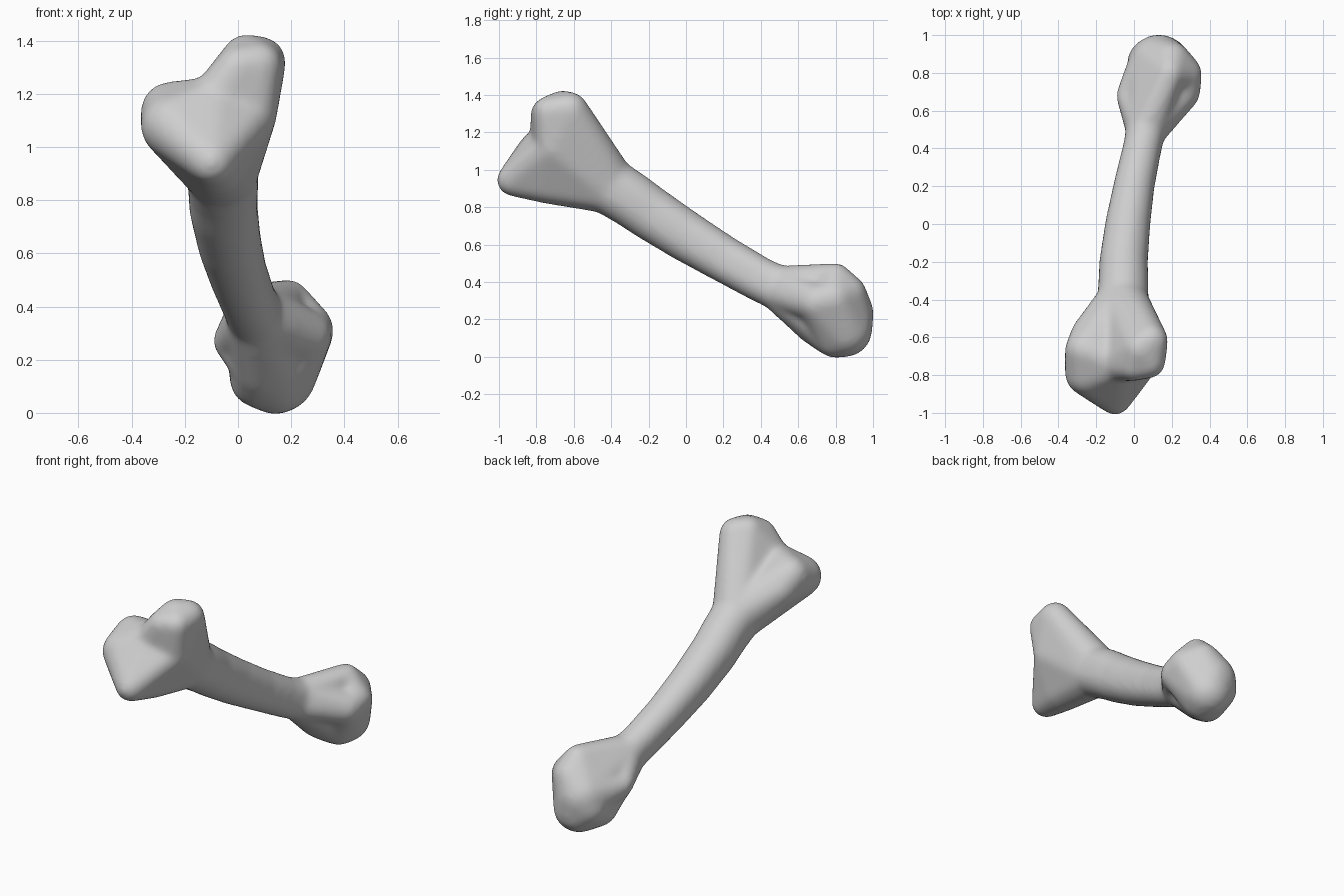
import bpy
import bmesh
from mathutils import Matrix

if "Cube" in bpy.data.objects:
    bpy.data.objects.remove(bpy.data.objects["Cube"], do_unlink=True)

# Bone colour
bone_grey = bpy.data.materials.new("bone grey")
bone_grey.use_nodes = True
colour = (0.62, 0.62, 0.62, 1)
bone_grey.diffuse_color = colour
bone_grey.node_tree.nodes["Principled BSDF"].inputs["Base Color"].default_value = colour

# Lobes as x, y, z, radius
# Upper joint: tall crest, side lobe, front tip and the saddle between
crest_back = (0.085, -0.62, 1.32, 0.09)
crest_front = (0.08, -0.73, 1.31, 0.08)
crest_inner = (0.03, -0.66, 1.34, 0.08)
crest_lip = (0.0, -0.75, 1.30, 0.075)
face_edge = (0.05, -0.71, 1.12, 0.09)
side_front = (-0.245, -0.79, 1.08, 0.115)
side_back = (-0.255, -0.67, 1.135, 0.105)
side_rear = (-0.23, -0.59, 1.07, 0.10)
saddle = (-0.09, -0.74, 1.17, 0.09)
belly = (-0.08, -0.74, 0.935, 0.11)
tip = (-0.10, -0.925, 0.945, 0.08)

# Shaft, from the upper joint to the lower one
shaft = [(-0.06, -0.42, 0.92, 0.13), (-0.056, -0.30, 0.845, 0.125),
         (-0.055, -0.20, 0.775, 0.121), (-0.033, 0.0, 0.645, 0.112),
         (0.0, 0.20, 0.525, 0.101), (0.043, 0.40, 0.412, 0.095),
         (0.063, 0.50, 0.367, 0.098)]

# Lower joint: rounded head with a knob on the side
head_top = (0.19, 0.80, 0.425, 0.072)
head_crown = (0.195, 0.86, 0.335, 0.10)
head_side = (0.255, 0.79, 0.31, 0.10)
head_rim = (0.25, 0.70, 0.29, 0.095)
head_back = (0.13, 0.845, 0.23, 0.153)
head_inner = (0.09, 0.855, 0.18, 0.12)
head_low = (0.15, 0.85, 0.145, 0.14)
head_base = (0.14, 0.80, 0.115, 0.115)
inner_lobe = (0.07, 0.67, 0.16, 0.08)
inner_base = (0.075, 0.76, 0.125, 0.10)
knob = (-0.035, 0.68, 0.27, 0.055)


def oval(lobe, offset=0.018):
    """Two lobes set across the shaft, making it deeper than wide."""
    x, y, z, radius = lobe
    return [(x, y + s * offset * 0.5, z + s * offset * 0.86, radius) for s in (-1, 1)]


neck, end = oval(shaft[0]), oval(shaft[-1])
groups = [
    neck + [crest_back, crest_front, crest_inner, face_edge],
    neck + [crest_inner, crest_lip, saddle, face_edge],
    neck + [face_edge, saddle, belly],
    neck + [side_back, side_front, side_rear],
    neck + [side_back, side_front, saddle],
    neck + [side_front, saddle, belly],
    [face_edge, saddle, belly, tip],
    [side_front, saddle, belly, tip],
    [crest_front, crest_lip, face_edge, saddle],
    [head_top, head_crown, head_side, head_back],
    [head_side, head_rim, head_back, head_low, head_base],
    [head_back, head_inner, head_low, inner_base],
    end + [inner_lobe, inner_base, head_base, head_back],
    end + [head_rim, head_back],
    end + [head_top, head_back],
    end + [knob],
    [knob, inner_lobe],
    [knob, head_back],
] + [oval(a) + oval(b) for a, b in zip(shaft, shaft[1:])]

# Extra skin that the softening takes off again
SKIN = 0.007


def add_hull(target, lobes):
    """Wrap a convex skin round a few spheres and add it to the target."""
    hull = bmesh.new()
    for x, y, z, radius in lobes:
        bmesh.ops.create_icosphere(hull, subdivisions=3, radius=radius + SKIN,
                                   matrix=Matrix.Translation((x, y, z)))
    bmesh.ops.delete(hull, geom=hull.edges[:], context='EDGES_FACES')
    result = bmesh.ops.convex_hull(hull, input=hull.verts[:])
    inside = [g for g in result["geom_interior"] if isinstance(g, bmesh.types.BMVert)]
    bmesh.ops.delete(hull, geom=inside, context='VERTS')
    bmesh.ops.recalc_face_normals(hull, faces=hull.faces[:])
    part = bpy.data.meshes.new("hull")
    hull.to_mesh(part)
    hull.free()
    target.from_mesh(part)
    bpy.data.meshes.remove(part)


bm = bmesh.new()
for group in groups:
    add_hull(bm, group)
mesh = bpy.data.meshes.new("bone")
bm.to_mesh(mesh)
bm.free()
mesh.materials.append(bone_grey)
bone = bpy.data.objects.new("bone", mesh)
bpy.context.collection.objects.link(bone)

# Fuse the lobes into one soft skin
remesh = bone.modifiers.new("fuse", 'REMESH')
remesh.mode = 'VOXEL'
remesh.voxel_size = 0.014
remesh.use_smooth_shade = True
soften = bone.modifiers.new("soften", 'SMOOTH')
soften.factor = 0.5
soften.iterations = 22
